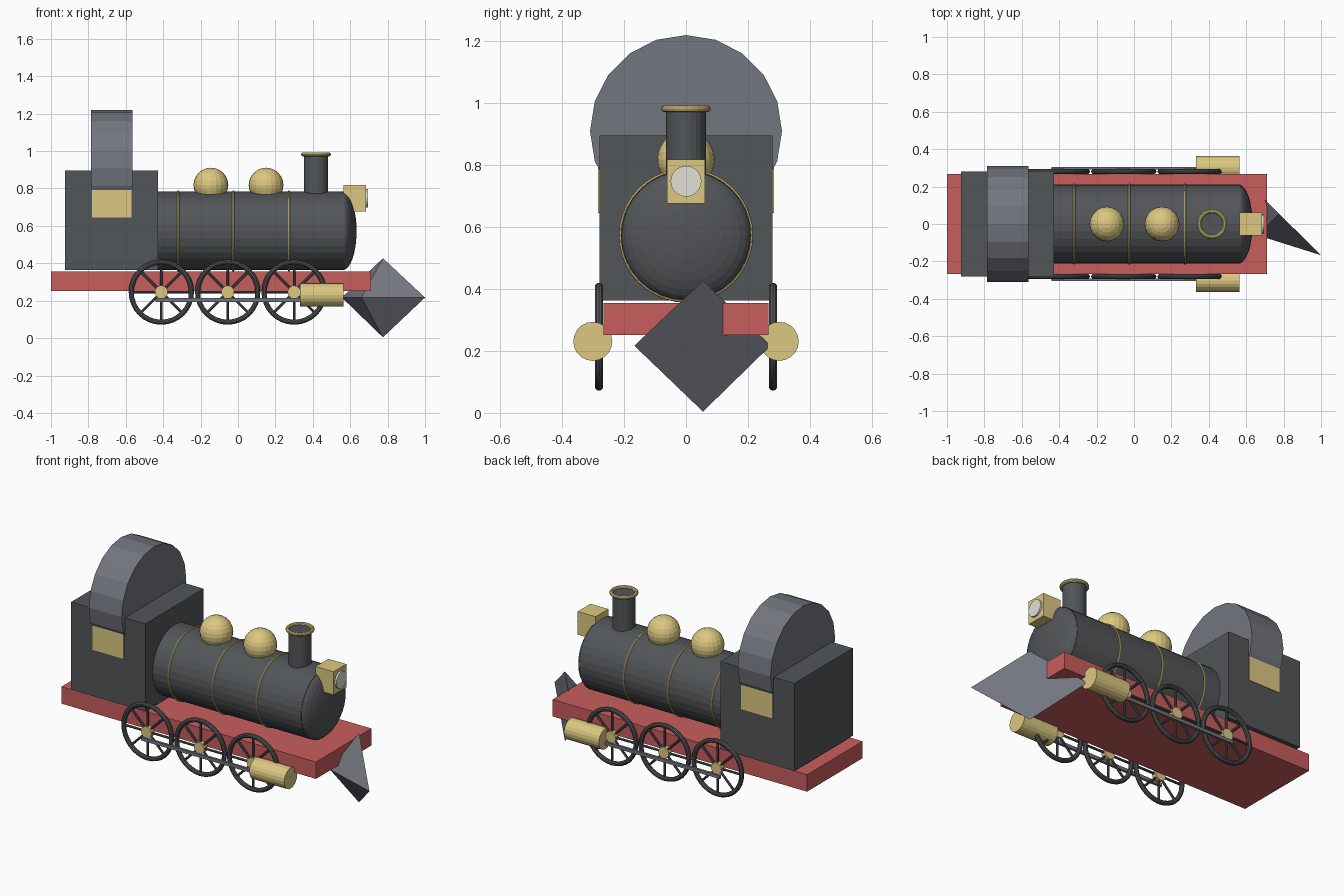
import bpy, bmesh
from math import pi, cos, sin
from mathutils import Matrix, Vector

if "Cube" in bpy.data.objects:
    bpy.data.objects.remove(bpy.data.objects["Cube"])


def material(name, rgb):
    m = bpy.data.materials.new(name)
    m.diffuse_color = (*rgb, 1)
    m.use_nodes = True
    m.node_tree.nodes["Principled BSDF"].inputs["Base Color"].default_value = m.diffuse_color
    return m


IRON = material("iron", (0.085, 0.092, 0.098))
STEEL = material("steel", (0.17, 0.18, 0.21))
BRASS = material("brass", (0.72, 0.58, 0.22))
RED = material("red_paint", (0.58, 0.11, 0.11))
GLASS = material("lamp_glass", (0.75, 0.75, 0.68))
ROT = {'X': Matrix.Rotation(pi / 2, 4, 'Y'),
       'Y': Matrix.Rotation(pi / 2, 4, 'X'),
       'Z': Matrix.Identity(4)}


def finish(name, bm, mat):
    bmesh.ops.recalc_face_normals(bm, faces=bm.faces)
    me = bpy.data.meshes.new(name)
    bm.to_mesh(me)
    bm.free()
    me.materials.append(mat)
    ob = bpy.data.objects.new(name, me)
    bpy.context.collection.objects.link(ob)
    return ob


def box(name, lo, hi, mat):
    lo, hi = Vector(lo), Vector(hi)
    bm = bmesh.new()
    bmesh.ops.create_cube(bm, size=1, matrix=Matrix.Translation((lo + hi) / 2)
                          @ Matrix.Diagonal((*(hi - lo), 1)))
    return finish(name, bm, mat)


def cylinder(name, centre, r, length, axis, mat, sides=20):
    bm = bmesh.new()
    bmesh.ops.create_cone(bm, cap_ends=True, segments=sides, radius1=r, radius2=r,
                          depth=length, matrix=Matrix.Translation(centre) @ ROT[axis])
    return finish(name, bm, mat)


def sphere(name, centre, radii, mat, axis='Z', u=20, v=12):
    bm = bmesh.new()
    bmesh.ops.create_uvsphere(bm, u_segments=u, v_segments=v, radius=1,
                              matrix=Matrix.Translation(centre)
                              @ Matrix.Diagonal((*radii, 1)) @ ROT[axis])
    return finish(name, bm, mat)


def add_torus(bm, m, R, r, n=32, k=10):
    rings = [[bm.verts.new(m @ Vector(((R + r * cos(2 * pi * j / k)) * cos(2 * pi * i / n),
                                       (R + r * cos(2 * pi * j / k)) * sin(2 * pi * i / n),
                                       r * sin(2 * pi * j / k)))) for j in range(k)]
             for i in range(n)]
    for i in range(n):
        a, b = rings[i], rings[(i + 1) % n]
        for j in range(k):
            bm.faces.new((a[j], b[j], b[(j + 1) % k], a[(j + 1) % k]))


def torus(name, centre, R, r, axis, mat, n=32, k=10):
    bm = bmesh.new()
    add_torus(bm, Matrix.Translation(centre) @ ROT[axis], R, r, n, k)
    return finish(name, bm, mat)


def wheel(name, centre):
    # rim plus eight thin round spokes
    bm = bmesh.new()
    T = Matrix.Translation(centre)
    add_torus(bm, T @ ROT['Y'], 0.161, 0.0135)
    for i in range(4):
        bmesh.ops.create_cone(bm, cap_ends=True, segments=8, radius1=0.007, radius2=0.007,
                              depth=0.32, matrix=T @ Matrix.Rotation(i * pi / 4, 4, 'Y'))
    ob = finish(name, bm, IRON)
    bpy.context.view_layer.objects.active = ob
    ob.select_set(True)
    bpy.ops.object.shade_smooth_by_angle()
    ob.select_set(False)


# chassis, cab and arched roof
box("chassis", (-1, -0.266, 0.252), (0.71, 0.266, 0.355), RED)
box("cab", (-0.925, -0.28, 0.363), (-0.427, 0.28, 0.895), IRON)
cylinder("cab_roof", (-0.675, 0, 0.91), 0.31, 0.22, 'X', STEEL)
box("cab_windows", (-0.78, -0.284, 0.645), (-0.57, 0.284, 0.798), BRASS)

# boiler with rounded nose and brass bands
cylinder("boiler", (0.06, 0, 0.573), 0.21, 1.02, 'X', IRON, 32)
sphere("boiler_nose", (0.56, 0, 0.573), (0.074, 0.21, 0.21), IRON, 'X', 32, 16)
for i, x in enumerate((-0.32, -0.025, 0.272)):
    torus(f"boiler_band_{i + 1}", (x, 0, 0.573), 0.211, 0.006, 'X', BRASS, 40, 8)

# domes, chimney and headlamp
for i, x in enumerate((-0.145, 0.15)):
    sphere(f"dome_{i + 1}", (x, 0, 0.818), (0.093,) * 3, BRASS)
cylinder("chimney", (0.417, 0, 0.86), 0.064, 0.24, 'Z', IRON, 24)
torus("chimney_rim", (0.417, 0, 0.982), 0.069, 0.011, 'Z', BRASS, 24, 10)
box("headlamp", (0.565, -0.061, 0.677), (0.685, 0.061, 0.818), BRASS)
cylinder("headlamp_lens", (0.685, 0, 0.748), 0.05, 0.022, 'X', GLASS)

# running gear on both sides
for side, s in (("right", -1), ("left", 1)):
    for i, x in enumerate((-0.41, -0.055, 0.3)):
        wheel(f"wheel_{side}_{i + 1}", (x, s * 0.281, 0.246))
        cylinder(f"hub_{side}_{i + 1}", (x, s * 0.281, 0.246), 0.035, 0.03, 'Y', BRASS, 16)
    box(f"coupling_rod_{side}", (-0.44, s * 0.298 - 0.007, 0.194),
        (0.45, s * 0.298 + 0.007, 0.214), STEEL)
    cylinder(f"piston_{side}", (0.448, s * 0.301, 0.231), 0.063, 0.234, 'X', BRASS)

# skewed four-sided pyramid at the nose
bm = bmesh.new()
base = [bm.verts.new(p) for p in ((1.0, -0.167, 0.217), (0.775, 0.055, 0.427),
                                  (0.555, 0.273, 0.217), (0.775, 0.055, 0.004))]
tip = bm.verts.new((0.66, -0.06, 0.217))
bm.faces.new(base)
for i in range(4):
    bm.faces.new((base[i], base[(i + 1) % 4], tip))
finish("pilot", bm, STEEL)
bm = None
